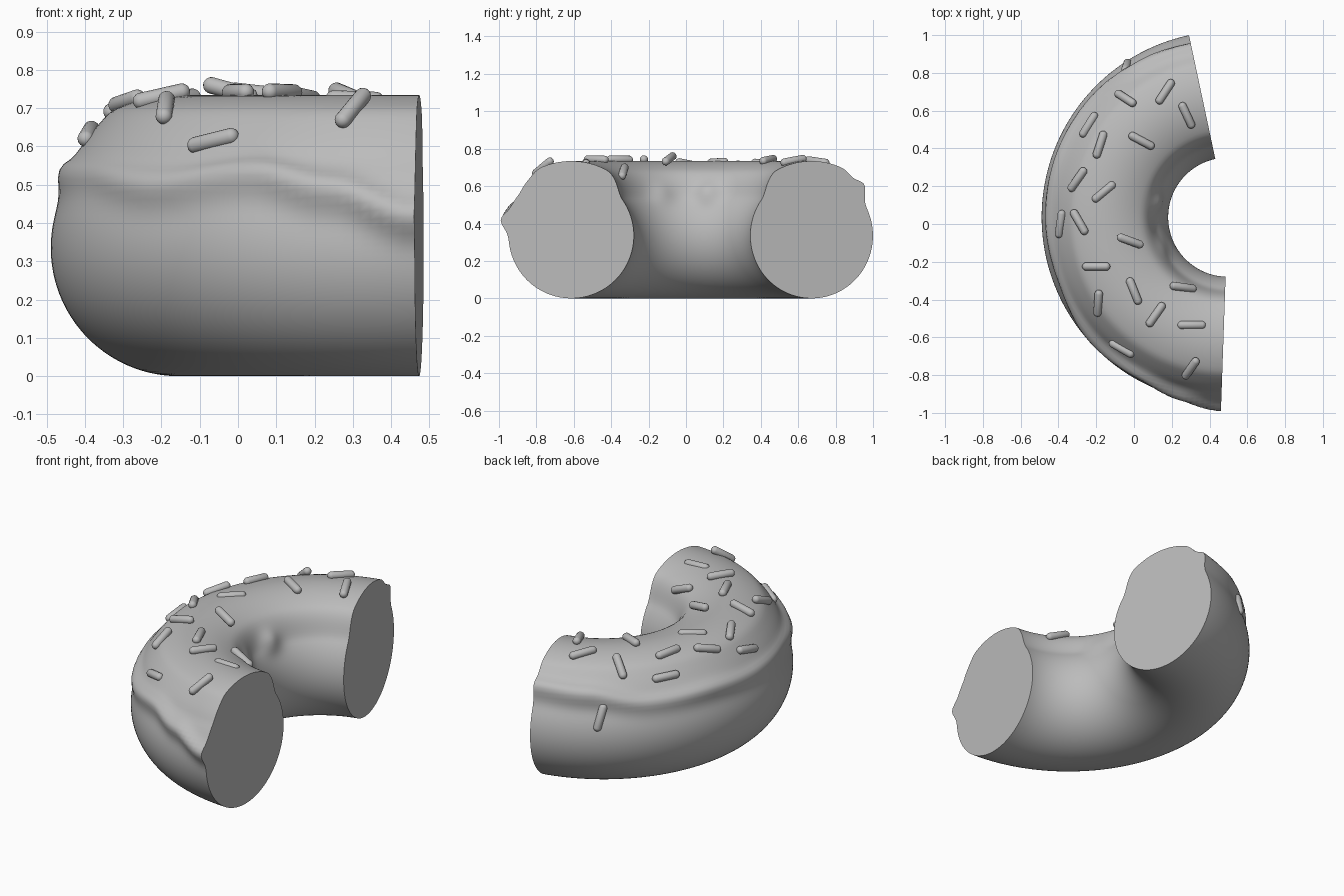
import bpy, bmesh, math
from mathutils import Vector, Matrix

cube = bpy.data.objects.get("Cube")
if cube:
    bpy.data.objects.remove(cube)

mat = bpy.data.materials.new("plain grey")
mat.use_nodes = True
GREY = (0.5, 0.5, 0.5, 1)
mat.diffuse_color = GREY
mat.node_tree.nodes["Principled BSDF"].inputs["Base Color"].default_value = GREY

CX, CY = 0.496, 0.036        # centre of the ring
MAJOR, MINOR = 0.65, 0.335
START, END = 102, 268        # cut angles in degrees

# Outer icing rim: ring angle, rim height, rim thickness
RIM = [(102, .55, .055), (120, .54, .06), (140, .5, .03), (161, .51, .045),
       (180, .5, .03), (200, .5, .02), (223, .47, .035), (242, .5, .05),
       (255, .46, .05), (268, .39, .05)]


def smooth(lo, hi, v):
    t = min(max((v - lo) / (hi - lo), 0), 1)
    return t * t * (3 - 2 * t)


def bump(v, middle, width):
    return math.exp(-((v - middle) / width) ** 2)


def rim(a):
    for (a0, z0, t0), (a1, z1, t1) in zip(RIM, RIM[1:]):
        if a <= a1:
            k = smooth(a0, a1, a)
            return z0 + (z1 - z0) * k, t0 + (t1 - t0) * k
    return RIM[-1][1:]


def tube_radius(a, p):
    """Tube radius at ring angle a and tube angle p (0 outside, 90 top)."""
    z, thick = rim(a)
    edge = math.degrees(math.asin((z - MINOR) / MINOR))
    r = MINOR + 0.064 * smooth(38, 66, p) * (1 - smooth(118, 145, p))
    r += 0.022 * smooth(edge - 5, edge + 8, p) * (1 - smooth(42, 60, p))
    r += thick * 0.75 * bump(p, edge + 2, 8)
    r += 0.035 * bump(p, 140, 9) * (bump(a, 168, 10) + 0.5 * bump(a, 205, 10))
    return r


def surface(a, p):
    r = tube_radius(a, p)
    ra, rp = math.radians(a), math.radians(p)
    d = MAJOR + r * math.cos(rp)
    return Vector((CX + d * math.cos(ra), CY + d * math.sin(ra),
                   MINOR + r * math.sin(rp)))


def finish(bm, name):
    bmesh.ops.recalc_face_normals(bm, faces=bm.faces[:])
    mesh = bpy.data.meshes.new(name)
    bm.to_mesh(mesh)
    bm.free()
    mesh.materials.append(mat)
    ob = bpy.data.objects.new(name, mesh)
    bpy.context.collection.objects.link(ob)
    bpy.ops.object.select_all(action='DESELECT')
    ob.select_set(True)
    bpy.context.view_layer.objects.active = ob
    bpy.ops.object.shade_smooth_by_angle(angle=math.radians(40))
    return ob


# Half ring with icing, closed by flat cut faces
bm = bmesh.new()
STEPS, SIDES = 100, 120
rings = []
for i in range(STEPS + 1):
    a = START + (END - START) * i / STEPS
    rings.append([bm.verts.new(surface(a, 360 * j / SIDES - 90))
                  for j in range(SIDES)])
for r0, r1 in zip(rings, rings[1:]):
    for j in range(SIDES):
        k = (j + 1) % SIDES
        bm.faces.new((r0[j], r0[k], r1[k], r1[j]))
bm.faces.new(rings[0])
bm.faces.new(rings[-1])
finish(bm, "half_ring")


def on_top(x, y):
    """Point on the upper surface under or over x, y."""
    dx, dy = x - CX, y - CY
    a = math.degrees(math.atan2(dy, dx)) % 360
    d = math.hypot(dx, dy) - MAJOR
    lo, hi = 0, 180
    for _ in range(30):
        p = (lo + hi) / 2
        if tube_radius(a, p) * math.cos(math.radians(p)) > d:
            lo = p
        else:
            hi = p
    return surface(a, p), p


# Sprinkles: x, y, direction in degrees
SPRINKLES = [(-.04, .835, 78), (-.045, .665, -33), (.165, .7, 57), (.28, .575, -65),
             (-.24, .525, 58), (-.18, .42, 72), (.04, .44, -28), (-.3, .235, 55),
             (-.16, .17, 40), (-.39, 0, 82), (-.29, .01, -60), (-.02, -.09, -20),
             (-.2, -.225, 0), (-.19, -.42, 86), (0, -.355, -68), (.115, -.48, 55),
             (.26, -.335, -8), (.305, -.535, 0), (.3, -.765, 55), (-.065, -.66, -30)]
RADIUS, HALF = 0.022, 0.054
LIFT = {11: 0.03, 17: -0.008, 8: -0.006, 19: 0.0}

for n, (x, y, turn) in enumerate(SPRINKLES):
    t = math.radians(turn)
    step = Vector((math.cos(t), math.sin(t))) * HALF
    a, pa = on_top(x - step.x, y - step.y)
    b, pb = on_top(x + step.x, y + step.y)
    axis = (b - a).normalized()
    bm = bmesh.new()
    bmesh.ops.create_uvsphere(bm, u_segments=16, v_segments=9, radius=RADIUS)
    for v in bm.verts:
        v.co.z += HALF if v.co.z > 0 else -HALF
    middle, p = on_top(x, y)
    middle.z += LIFT.get(n, 0.008)
    turn_to = axis.to_track_quat('Z', 'Y').to_matrix().to_4x4()
    bm.transform(Matrix.Translation(middle) @ turn_to)
    finish(bm, "sprinkle_%02d" % (n + 1))
